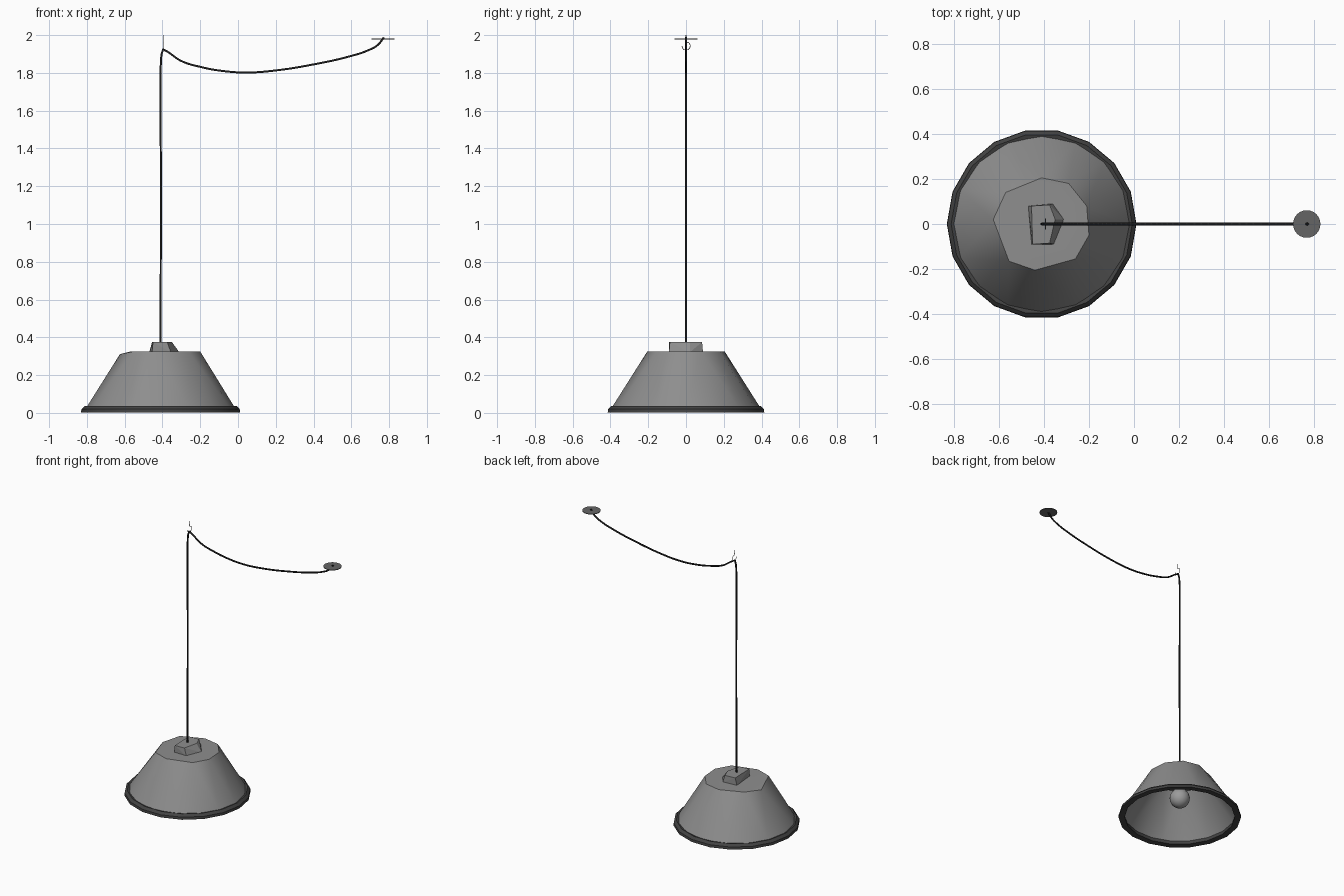
import bpy, bmesh, math
from mathutils import Vector

if "Cube" in bpy.data.objects:
    bpy.data.objects.remove(bpy.data.objects["Cube"])

CX = -0.41                      # lamp axis
DISC = (0.767, 0, 1.98)         # ceiling plate centre


def material(name, v):
    m = bpy.data.materials.new(name)
    m.diffuse_color = (v, v, v, 1)
    m.use_nodes = True
    m.node_tree.nodes["Principled BSDF"].inputs["Base Color"].default_value = m.diffuse_color
    return m


GREY = material("shade grey", 0.27)
DARK = material("rim dark grey", 0.055)
BLACK = material("cord black", 0.014)
PLATE = material("plate grey", 0.13)
BULB = material("bulb grey", 0.33)


def finish(bm, name, mat, loc=(0, 0, 0), smooth=None):
    bmesh.ops.recalc_face_normals(bm, faces=bm.faces)
    me = bpy.data.meshes.new(name)
    bm.to_mesh(me)
    bm.free()
    me.materials.append(mat)
    if smooth is not None:
        me.shade_smooth()
        me.set_sharp_from_angle(angle=math.radians(smooth))
    ob = bpy.data.objects.new(name, me)
    ob.location = loc
    bpy.context.collection.objects.link(ob)
    return ob


def lathe(name, profile, sides, mat, loc, closed=False, smooth=None):
    """Turn an (r, z) profile around the vertical axis."""
    bm = bmesh.new()
    rings = []
    for r, z in profile:
        rings.append([bm.verts.new((r * math.cos(a), r * math.sin(a), z))
                      for a in (2 * math.pi * i / sides for i in range(sides))])
    pairs = list(zip(rings, rings[1:] + rings[:1]))
    if not closed:
        pairs.pop()
        bm.faces.new(rings[0])
        bm.faces.new(rings[-1])
    for a, b in pairs:
        for i in range(sides):
            j = (i + 1) % sides
            bm.faces.new((a[i], a[j], b[j], b[i]))
    return finish(bm, name, mat, loc, smooth)


def hull(name, points, mat, loc, open_bottom=False, smooth=None):
    bm = bmesh.new()
    for p in points:
        bm.verts.new(p)
    bmesh.ops.convex_hull(bm, input=bm.verts[:])
    bm.normal_update()
    if open_bottom:
        low = [f for f in bm.faces if max(v.co.z for v in f.verts) < 0.06]
        bmesh.ops.delete(bm, geom=low, context='FACES')
    return finish(bm, name, mat, loc, smooth)


def wire(name, points, radius, mat, res=6):
    cu = bpy.data.curves.new(name, 'CURVE')
    cu.dimensions = '3D'
    cu.bevel_depth = radius
    cu.bevel_resolution = 1
    cu.resolution_u = res
    cu.use_fill_caps = True
    sp = cu.splines.new('BEZIER')
    sp.bezier_points.add(len(points) - 1)
    for bp, p in zip(sp.bezier_points, points):
        bp.co = Vector(p)
        bp.handle_left_type = bp.handle_right_type = 'AUTO'
    cu.materials.append(mat)
    ob = bpy.data.objects.new(name, cu)
    bpy.context.collection.objects.link(ob)
    return ob


# Open shade: round lower edge drawn up to an uneven, low-poly top plate
lower = [(0.395 * math.cos(math.pi * i / 8), 0.395 * math.sin(math.pi * i / 8), 0.025)
         for i in range(16)]
top = [(0.21, -0.05), (0.2, 0.08), (0.12, 0.18), (0.0, 0.205), (-0.16, 0.14),
       (-0.145, -0.165), (-0.03, -0.205), (0.15, -0.155)]
upper = [(x, y, 0.325) for x, y in top] + [(-0.215, 0.02, 0.311)]
hull("shade", lower + upper, GREY, (CX, 0, 0), open_bottom=True, smooth=32)

# Dark lower rim
lathe("shade_rim", [(0.421, 0.002), (0.419, 0.02), (0.402, 0.037), (0.384, 0.032), (0.378, 0.004)],
      18, DARK, (CX, 0, 0), closed=True, smooth=25)

# Faceted cap where the cord enters
base = [(-0.06, 0.08), (0.05, 0.09), (0.1, 0.02), (0.055, -0.09), (-0.045, -0.09)]
cap_top = [(-0.045, 0.08), (0.035, 0.085), (0.06, 0.02), (0.035, -0.085), (-0.04, -0.09)]
hull("top_cap", [(x, y, 0.32) for x, y in base] + [(x, y, 0.375) for x, y in cap_top],
     GREY, (CX, 0, 0))

# Bulb and socket inside the shade
bulb = [(0.07 * math.sin(a), 0.15 - 0.07 * math.cos(a))
        for a in (math.radians(d) for d in range(6, 139, 22))]
lathe("bulb", bulb + [(0.032, 0.235), (0.028, 0.26)], 16, BULB, (CX, 0, 0), smooth=50)
lathe("socket", [(0.036, 0.245), (0.036, 0.322)], 12, DARK, (CX, 0, 0), smooth=40)

# Cord: straight drop, then slack swag to the ceiling plate
wire("hanging_cord", [(-0.41, 0, 0.37), (-0.408, 0, 1.15), (-0.406, 0, 1.89),
                      (-0.396, 0, 1.927)], 0.006, BLACK)
wire("swag_cord", [(-0.398, 0, 1.926), (-0.37, 0, 1.91), (-0.30, 0, 1.863), (-0.2, 0, 1.832),
                   (-0.08, 0, 1.81), (0.05, 0, 1.802), (0.2, 0, 1.813), (0.4, 0, 1.845),
                   (0.6, 0, 1.89), (0.69, 0, 1.92), (0.74, 0, 1.948), (0.772, 0, 1.988)],
     0.006, BLACK)

# Ceiling hook, lying in the side plane
arc = [(-0.393, 0.022 * math.sin(a), 1.943 + 0.022 * math.cos(a))
       for a in (math.radians(d) for d in range(0, 271, 45))]
wire("ceiling_hook", [(-0.393, 0, 2.0), (-0.393, 0, 1.98)] + arc, 0.002, PLATE, res=4)

# Thin round ceiling plate
lathe("ceiling_plate", [(0.061, -0.002), (0.061, 0.002)], 24, PLATE, DISC, smooth=40)
